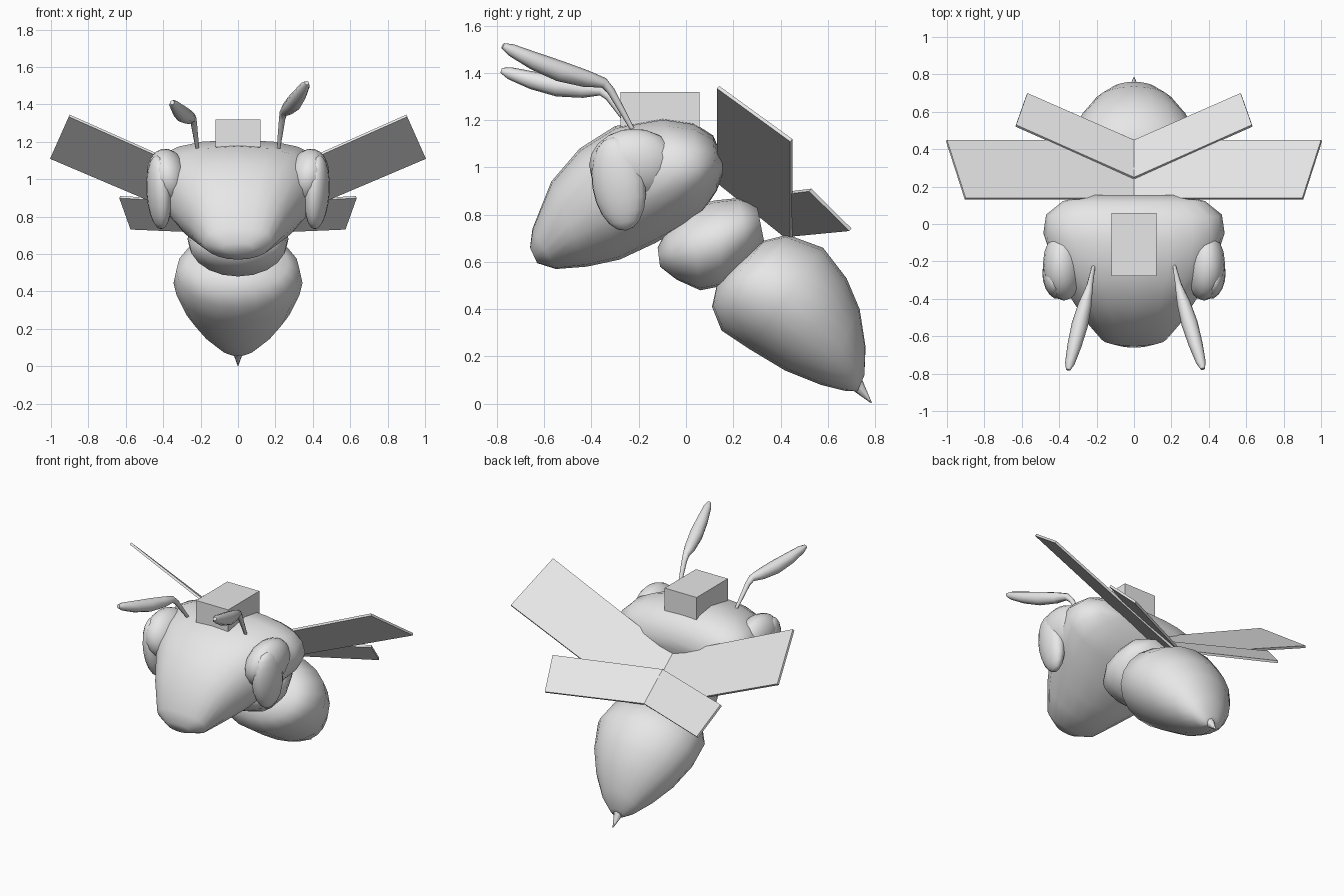
import bpy, bmesh, math
from mathutils import Vector, Matrix

cube = bpy.data.objects.get("Cube")
if cube:
    bpy.data.objects.remove(cube, do_unlink=True)

GREY = (0.8, 0.8, 0.8, 1.0)
mat = bpy.data.materials.new("plain grey")
mat.diffuse_color = GREY
mat.use_nodes = True
for node in mat.node_tree.nodes:
    if node.type == 'BSDF_PRINCIPLED':
        node.inputs["Base Color"].default_value = GREY


def finish(name, bm, smooth=True):
    """Turn a bmesh into a named, coloured object."""
    bmesh.ops.recalc_face_normals(bm, faces=bm.faces[:])
    mesh = bpy.data.meshes.new(name)
    bm.to_mesh(mesh)
    bm.free()
    mesh.materials.append(mat)
    obj = bpy.data.objects.new(name, mesh)
    bpy.context.collection.objects.link(obj)
    if smooth:
        bpy.ops.object.select_all(action='DESELECT')
        obj.select_set(True)
        bpy.context.view_layer.objects.active = obj
        bpy.ops.object.shade_smooth_by_angle(angle=math.radians(65))
    return obj


def bridge(bm, rings):
    """Skin a row of vertex rings and close both ends."""
    n = len(rings[0])
    for a, b in zip(rings, rings[1:]):
        for i in range(n):
            j = (i + 1) % n
            bm.faces.new((a[i], a[j], b[j], b[i]))
    for ring in (rings[0], rings[-1]):
        bm.faces.new(ring)


def loft(name, stations, top_power=2.0, segments=20):
    """Body from (top y, top z, bottom y, bottom z, half width) stations."""
    bm = bmesh.new()
    rings = []
    for ty, tz, by, bz, hw in stations:
        top, bottom = Vector((0, ty, tz)), Vector((0, by, bz))
        mid, half = (top + bottom) / 2, (top - bottom) / 2
        ring = []
        for i in range(segments):
            a = 2 * math.pi * i / segments
            c, s = math.cos(a), math.sin(a)
            e = 2 / top_power if s > 0 else 1.0
            u = math.copysign(abs(c) ** e, c)
            v = math.copysign(abs(s) ** e, s)
            ring.append(bm.verts.new(mid + half * v + Vector((hw * u, 0, 0))))
        rings.append(ring)
    bridge(bm, rings)
    return finish(name, bm)


def ellipsoid(name, centre, radii, rot=(0, 0, 0)):
    bm = bmesh.new()
    bmesh.ops.create_uvsphere(bm, u_segments=16, v_segments=10, radius=1)
    turn = (Matrix.Rotation(rot[2], 4, 'Z') @ Matrix.Rotation(rot[1], 4, 'Y')
            @ Matrix.Rotation(rot[0], 4, 'X'))
    bm.transform(Matrix.Translation(centre) @ turn @ Matrix.Diagonal((*radii, 1)))
    return finish(name, bm)


def tube(name, points, segments=8):
    """Tapered tube through (x, y, z, radius) points."""
    bm = bmesh.new()
    pts = [Vector(p[:3]) for p in points]
    rings = []
    for i, p in enumerate(pts):
        d = (pts[min(i + 1, len(pts) - 1)] - pts[max(i - 1, 0)]).normalized()
        side = d.cross(Vector((1, 0, 0))).normalized()
        other = d.cross(side)
        ring = []
        for k in range(segments):
            a = 2 * math.pi * k / segments
            ring.append(bm.verts.new(
                p + points[i][3] * (side * math.cos(a) + other * math.sin(a))))
        rings.append(ring)
    bridge(bm, rings)
    return finish(name, bm)


def plate(name, corners, thickness=0.015):
    """Flat slab hanging below its four top corners."""
    bm = bmesh.new()
    c = [Vector(p) for p in corners]
    normal = (c[1] - c[0]).cross(c[3] - c[0]).normalized()
    if normal.z < 0:
        normal = -normal
    top = [bm.verts.new(p) for p in c]
    low = [bm.verts.new(p - normal * thickness) for p in c]
    bridge(bm, [top, low])
    return finish(name, bm, smooth=False)


# Head with a tapering muzzle
loft("head", [
    (-0.660, 0.660, -0.630, 0.595, 0.08),
    (-0.650, 0.740, -0.550, 0.570, 0.18),
    (-0.570, 0.940, -0.420, 0.580, 0.265),
    (-0.450, 1.080, -0.280, 0.610, 0.35),
    (-0.300, 1.175, -0.130, 0.680, 0.43),
    (-0.100, 1.210, 0.000, 0.755, 0.485),
    (0.030, 1.190, 0.070, 0.810, 0.47),
    (0.115, 1.135, 0.130, 0.900, 0.38),
    (0.155, 1.040, 0.155, 0.970, 0.24),
], top_power=2.5)

# Thorax
loft("thorax", [
    (-0.12, 0.66, -0.11, 0.58, 0.08),
    (-0.08, 0.74, -0.04, 0.525, 0.20),
    (0.02, 0.83, 0.06, 0.48, 0.26),
    (0.12, 0.86, 0.16, 0.50, 0.27),
    (0.22, 0.87, 0.27, 0.60, 0.24),
    (0.30, 0.84, 0.33, 0.69, 0.15),
])

# Abdomen curving down to the sting
loft("abdomen", [
    (0.220, 0.600, 0.130, 0.500, 0.10),
    (0.330, 0.690, 0.110, 0.410, 0.27),
    (0.430, 0.715, 0.150, 0.310, 0.33),
    (0.580, 0.660, 0.270, 0.230, 0.345),
    (0.680, 0.530, 0.420, 0.140, 0.29),
    (0.735, 0.400, 0.570, 0.080, 0.21),
    (0.760, 0.240, 0.670, 0.055, 0.125),
    (0.755, 0.120, 0.725, 0.052, 0.05),
])
tube("sting", [(0, 0.715, 0.09, 0.034), (0, 0.785, 0.003, 0.002)])

# Box on top of the head
bm = bmesh.new()
bmesh.ops.create_cube(bm, size=1)
bm.transform(Matrix.Translation((0, -0.11, 1.24)) @ Matrix.Diagonal((0.24, 0.335, 0.16, 1)))
finish("head_box", bm, smooth=False)

# Paired eyes, brows and wings
for label, s in (("left", 1), ("right", -1)):
    ellipsoid(label + "_eye", (s * 0.422, -0.285, 0.93), (0.065, 0.115, 0.2),
              (math.radians(8), s * math.radians(5), s * math.radians(-12)))
    ellipsoid(label + "_brow", (s * 0.375, -0.22, 1.01), (0.11, 0.19, 0.155),
              (0, s * math.radians(12), 0))
    plate(label + "_front_wing", [(0, 0.14, 0.945), (s * 0.9, 0.14, 1.345),
                                  (s * 1.0, 0.45, 1.12), (0, 0.45, 0.695)])
    plate(label + "_rear_wing", [(0, 0.25, 0.875), (s * 0.63, 0.53, 0.91),
                                 (s * 0.57, 0.70, 0.742), (0, 0.45, 0.718)])

# Antennae: thin stalk, then a swollen club (the left one is raised higher)
for label, base, elbow, tip in (
        ("left", (0.215, -0.22, 1.15), (0.24, -0.335, 1.355), (0.368, -0.775, 1.515)),
        ("right", (-0.215, -0.22, 1.15), (-0.24, -0.345, 1.325), (-0.352, -0.78, 1.41))):
    base, elbow, tip = Vector(base), Vector(elbow), Vector(tip)
    path = [(*base, 0.009), (*base.lerp(elbow, 0.85), 0.017)]
    for t, r in ((0.03, 0.022), (0.2, 0.036), (0.45, 0.044), (0.7, 0.038),
                 (0.92, 0.026), (1.0, 0.012)):
        sag = Vector((0, 0, -0.02 * math.sin(math.pi * t)))
        path.append((*(elbow.lerp(tip, t) + sag), r))
    tube(label + "_antenna", path)
